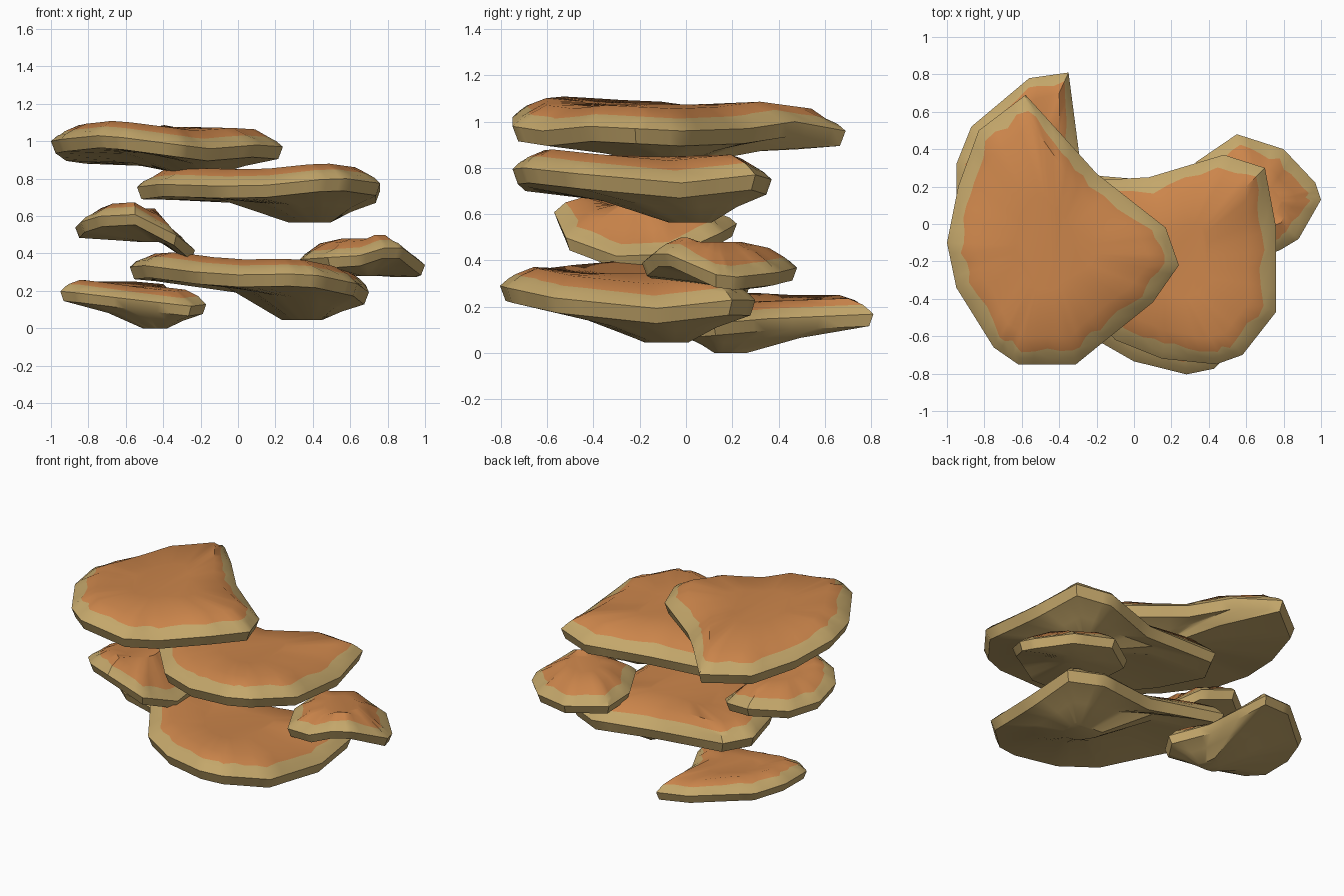
import bpy, bmesh, math, random
from mathutils import Vector, Matrix

if "Cube" in bpy.data.objects:
    bpy.data.objects.remove(bpy.data.objects["Cube"])

random.seed(4)


def material(name, rgb):
    m = bpy.data.materials.new(name)
    m.diffuse_color = (*rgb, 1)
    m.use_nodes = True
    m.node_tree.nodes["Principled BSDF"].inputs["Base Color"].default_value = m.diffuse_color
    return m


TAN = material("tan_rock", (0.55, 0.385, 0.145))
ORANGE = material("orange_top", (0.60, 0.235, 0.07))
STEPS = 4  # subdivisions of each outline edge


def slab(name, rim, top_z, bulge, thick=1.0, groove=0.0):
    """Rock plate: wavy rim (x, y, z), flat top at top_z, underside bulging to a low point."""
    pts = [Vector(a).lerp(Vector(b), k / STEPS)
           for a, b in zip(rim, rim[1:] + rim[:1]) for k in range(STEPS)]
    mid = sum((Vector(p) for p in rim), Vector()) / len(rim)
    low = Vector(bulge)

    def ring(inset, dz, blend=0.0, wobble=0.0):
        out = []
        for p in pts:
            d = Vector((mid.x - p.x, mid.y - p.y, 0))
            w = random.uniform(-wobble, wobble)
            q = p + d.normalized() * min(inset * thick + w, 0.5 * d.length)
            q.z = (p.z + dz * thick) * (1 - blend) + top_z * blend
            out.append(q)
        return out

    # underside: small patch round the low point, then a ring that is shallower to the left
    patch, under = [], []
    for p in pts:
        d = Vector((p.x - low.x, p.y - low.y, 0))
        patch.append(low + d * 0.17)
        u = low + d * 0.52
        w = 0.42 - groove * max(0.0, -d.normalized().x)
        u.z = (1 - w) * (p.z - 0.06 * thick) + w * low.z
        under.append(u)

    rings = [patch, under,
             ring(0.025, -0.055), ring(0.0, 0.01),
             ring(0.035, 0.04),
             ring(0.075, 0.06, 0.05, 0.016),
             ring(0.15, 0.1, 0.25)]
    inner = []
    for p in pts:
        q = mid.lerp(p, 0.35)
        q.z = top_z
        inner.append(q)
    rings.append(inner)

    bm = bmesh.new()
    vs = [[bm.verts.new(q) for q in r] for r in rings]
    n = len(pts)
    for k in range(len(vs) - 1):
        for i in range(n):
            j = (i + 1) % n
            f = bm.faces.new((vs[k][i], vs[k][j], vs[k + 1][j], vs[k + 1][i]))
            f.material_index = 1 if k >= 5 else 0  # orange inside the wavy border
    bm.faces.new(vs[0][::-1])
    bm.faces.new(vs[-1]).material_index = 1
    bmesh.ops.recalc_face_normals(bm, faces=bm.faces)
    me = bpy.data.meshes.new(name)
    bm.to_mesh(me)
    bm.free()
    me.materials.append(TAN)
    me.materials.append(ORANGE)
    ob = bpy.data.objects.new(name, me)
    bpy.context.collection.objects.link(ob)
    bpy.ops.object.select_all(action='DESELECT')
    ob.select_set(True)
    bpy.context.view_layer.objects.active = ob
    bpy.ops.object.shade_smooth_by_angle(angle=math.radians(40))


# top plate
slab("top_slab",
     [(-1, -.1, .99), (-.94, .2, .95), (-.83, .5, .935), (-.58, .69, .95), (-.38, .47, .99),
      (-.2, .27, .96), (.17, -.02, .95), (.24, -.22, .96), (.1, -.42, .97), (-.15, -.62, .95),
      (-.31, -.75, .97), (-.62, -.75, 1.01), (-.75, -.66, 1.02), (-.95, -.34, 1.0)],
     1.075, (-.18, -.06, .825), 1, .38)

# large plate on the right, and its lower, turned and tilted repeat
big = [(-.54, .05, .745), (-.45, .22, .745), (.08, .25, .72), (.48, .37, .74), (.7, .3, .76),
       (.76, -.02, .725), (.76, -.47, .765), (.58, -.7, .79), (.44, -.75, .785), (.15, -.72, .755),
       (-.1, -.62, .75), (-.42, -.25, .76)]
slab("upper_right_slab", big, .85, (.44, .06, .565), 1, .38)


def lowered(p):
    q = Matrix.Rotation(math.radians(-8), 3, 'Z') @ Vector(p)
    return (q.x - .05, q.y, q.z - .475 - .09 * q.x)


slab("lower_centre_slab", [lowered(p) for p in big], .345, (.4, -.05, .045), 1, .38)

# small drooping plate on the left
slab("left_slab",
     [(-.23, -.3, .41), (-.25, -.05, .42), (-.4, .15, .51), (-.6, .22, .55), (-.8, .07, .53),
      (-.87, -.15, .53), (-.84, -.36, .56), (-.74, -.48, .59), (-.55, -.57, .6), (-.33, -.52, .49)],
     .64, (-.43, -.15, .46), .85)

# small arched plate on the right
slab("right_slab",
     [(1, .13, .33), (.97, .22, .32), (.8, .4, .34), (.55, .48, .36), (.33, .33, .36),
      (.34, .1, .36), (.48, -.17, .37), (.65, -.19, .38), (.78, -.14, .42), (.88, -.08, .42)],
     .48, (.7, .27, .28), .85)

# bottom plate at the back left
slab("bottom_slab",
     [(-.95, .1, .19), (-.95, .32, .19), (-.87, .52, .18), (-.56, .78, .18), (-.35, .81, .16),
      (-.29, .35, .14), (-.17, .12, .12), (-.25, -.01, .11), (-.6, -.02, .15), (-.85, .02, .18)],
     .225, (-.42, .15, 0), .8)
